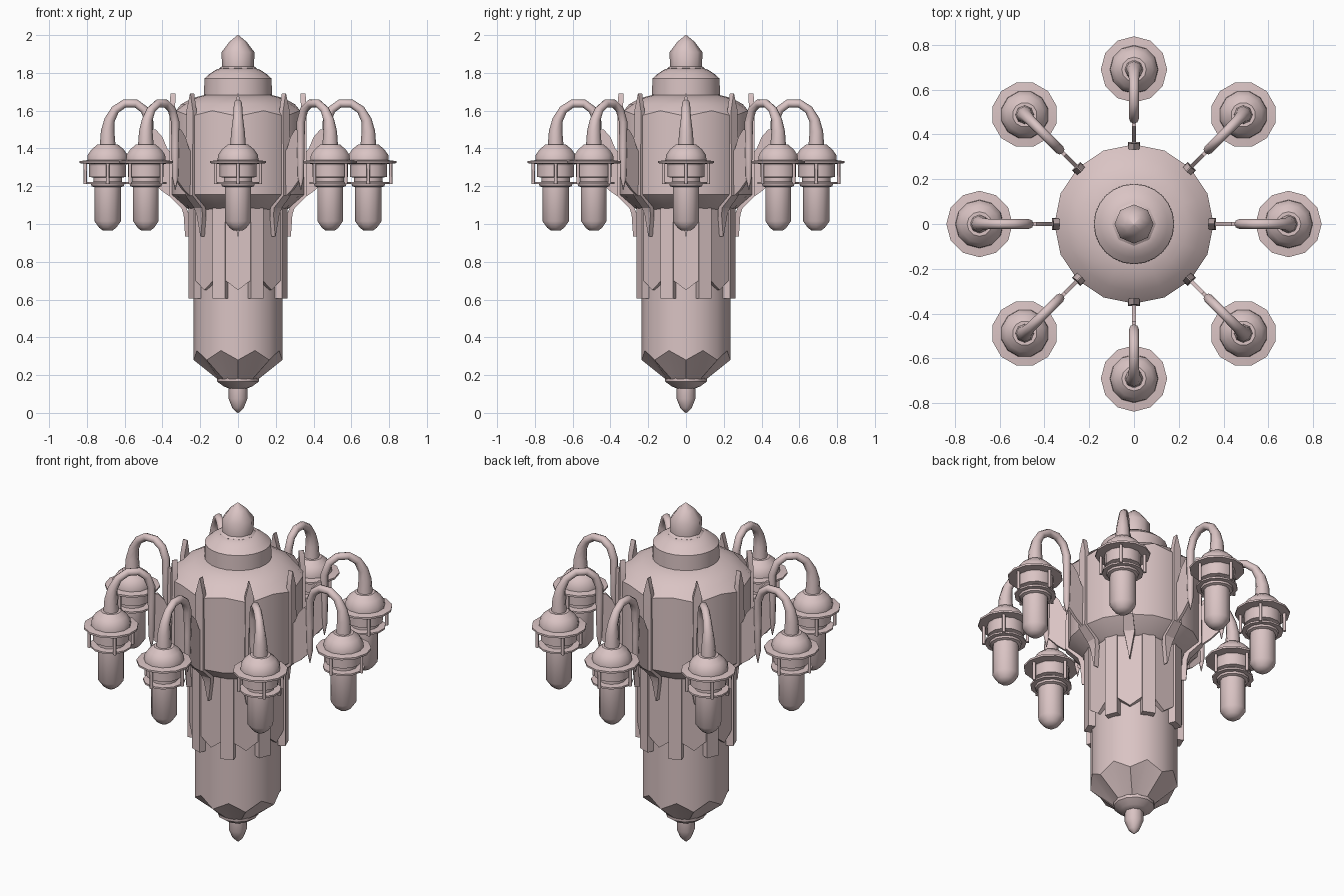
import bpy, bmesh, math
from math import cos, sin, pi, radians
from mathutils import Vector

cube = bpy.data.objects.get("Cube")
if cube:
    bpy.data.objects.remove(cube)

PINK = (0.70, 0.55, 0.55, 1)
mat = bpy.data.materials.new("pale rose")
mat.use_nodes = True
mat.diffuse_color = PINK
mat.node_tree.nodes["Principled BSDF"].inputs["Base Color"].default_value = PINK
ARMS = 8


def make_mesh(name, rings, angle=40):
    """Skin a list of equal point loops and cap both ends."""
    bm = bmesh.new()
    loops = [[bm.verts.new(p) for p in ring] for ring in rings]
    n = len(loops[0])
    for a, b in zip(loops, loops[1:]):
        for i in range(n):
            j = (i + 1) % n
            bm.faces.new((a[i], a[j], b[j], b[i]))
    bm.faces.new(loops[0])
    bm.faces.new(loops[-1])
    bmesh.ops.recalc_face_normals(bm, faces=bm.faces)
    me = bpy.data.meshes.new(name)
    bm.to_mesh(me)
    bm.free()
    me.materials.append(mat)
    me.shade_smooth()
    me.set_sharp_from_angle(angle=radians(angle))
    return me


def place(name, me, turn=0.0):
    ob = bpy.data.objects.new(name, me)
    ob.rotation_euler.z = turn
    bpy.context.collection.objects.link(ob)


def around(name, me, start=0.0):
    for k in range(ARMS):
        place(f"{name}_{k + 1}", me, start + k * 2 * pi / ARMS)


def circle(r, z, sides, cx=0.0, cy=0.0, wave=0.0):
    return [(cx + r * cos(2 * pi * i / sides), cy + r * sin(2 * pi * i / sides),
             z + (wave if i % 2 else -wave)) for i in range(sides)]


def lathe(name, profile, sides, cx=0.0, angle=40):
    return make_mesh(name, [circle(p[0], p[1], sides, cx, 0, p[2] if len(p) > 2 else 0)
                            for p in profile], angle)


def plate(name, outline, y0, y1):
    """Flat plate standing in the radial plane."""
    return make_mesh(name, [[(r, y, z) for r, z in outline] for y in (y0, y1)], 20)


def strap(name, stations, depth):
    """Strip following (radius, height, half width) stations."""
    return make_mesh(name, [[(r, -w, z), (r, w, z), (r - depth, w, z), (r - depth, -w, z)]
                            for r, z, w in stations], 20)


# Central body
place("top_finial", lathe("top_finial", [
    (0.09, 1.815), (0.098, 1.825), (0.085, 1.835), (0.087, 1.91), (0.045, 1.965), (0.003, 2.0)],
    8, angle=46))
place("crown", lathe("crown", [
    (0.18, 1.66), (0.178, 1.77), (0.15, 1.795), (0.12, 1.815), (0.09, 1.825)], 24))
place("shoulder_drum", lathe("shoulder_drum", [
    (0.24, 1.07), (0.275, 1.085), (0.355, 1.155), (0.355, 1.585, 0.015),
    (0.30, 1.635), (0.24, 1.667), (0.17, 1.685)], 16, angle=35))
place("column", lathe("column", [
    (0.11, 0.18), (0.235, 0.305, 0.025), (0.235, 1.09)], 16, angle=32))
place("base_collar", lathe("base_collar", [
    (0.05, 0.13), (0.075, 0.14), (0.11, 0.165), (0.112, 0.185), (0.09, 0.20)], 12))
place("bottom_finial", lathe("bottom_finial", [
    (0.003, 0.0), (0.03, 0.025), (0.05, 0.075), (0.05, 0.14)], 8, angle=46))

# Column slats alternating with pointed panels
slat = strap("slat", [(0.268, 0.605, 0.036), (0.268, 1.09, 0.036)], 0.05)
around("slat", slat, pi / ARMS)
panel_outline = [(-0.066, 1.09), (-0.066, 0.70), (0, 0.65), (0.066, 0.70), (0.066, 1.09)]
panel = make_mesh("pointed_panel", [[(r, y, z) for y, z in panel_outline] for r in (0.21, 0.252)], 20)
around("pointed_panel", panel)

# Spiked straps over the drum, and webs reaching to the arms
spike_strap = strap("spike_strap", [
    (0.358, 1.69, 0.002), (0.362, 1.60, 0.024), (0.366, 1.15, 0.026), (0.30, 1.085, 0.03),
    (0.288, 1.05, 0.022), (0.28, 0.935, 0.002)], 0.028)
around("spike_strap", spike_strap)
web = plate("arm_web", [
    (0.34, 1.13), (0.41, 1.18), (0.47, 1.24), (0.47, 1.50), (0.435, 1.50),
    (0.40, 1.46), (0.375, 1.40), (0.34, 1.36)], -0.008, 0.008)
around("arm_web", web)

# Curved arms: tapered tube along a radial path
path = [(0.47, 1.18, 0.002), (0.47, 1.25, 0.016), (0.47, 1.40, 0.02), (0.47, 1.54, 0.022),
        (0.495, 1.605, 0.022), (0.54, 1.638, 0.022), (0.60, 1.638, 0.022), (0.65, 1.605, 0.023),
        (0.68, 1.55, 0.028), (0.69, 1.49, 0.036), (0.69, 1.41, 0.042)]
rings = []
for i, (r, z, rad) in enumerate(path):
    a, b = path[max(i - 1, 0)], path[min(i + 1, len(path) - 1)]
    side = Vector((b[1] - a[1], 0, a[0] - b[0])).normalized()
    rings.append([Vector((r, 0, z)) + rad * (side * cos(t) + Vector((0, sin(t), 0)))
                  for t in (k * pi / 4 for k in range(8))])
around("curved_arm", make_mesh("curved_arm", rings, 50))

# Lanterns hanging from the arms
LAMP = 0.69
cap = lathe("lantern_cap", [
    (0.095, 1.30), (0.10, 1.318), (0.148, 1.322), (0.148, 1.333), (0.108, 1.338),
    (0.106, 1.365), (0.085, 1.395), (0.055, 1.42)], 12, LAMP)
around("lantern_cap", cap)
glass = lathe("lantern_glass", [
    (0.025, 0.965), (0.045, 0.98), (0.07, 1.015), (0.07, 1.195), (0.085, 1.20),
    (0.09, 1.215), (0.075, 1.225), (0.075, 1.245), (0.098, 1.25), (0.098, 1.31)], 12, LAMP)
around("lantern_glass", glass)
cage_ring = make_mesh("cage_ring", [circle(r, z, 12, LAMP) for r, z in
                                    [(0.07, 1.21), (0.112, 1.212), (0.112, 1.222), (0.07, 1.224)]])
around("cage_ring", cage_ring)
for k in range(4):
    t = k * pi / 2
    cx, cy = LAMP + 0.118 * cos(t), 0.118 * sin(t)
    post = make_mesh("cage_post", [circle(0.009, z, 6, cx, cy) for z in (1.212, 1.325)], 61)
    around(f"cage_post_{k + 1}", post)
